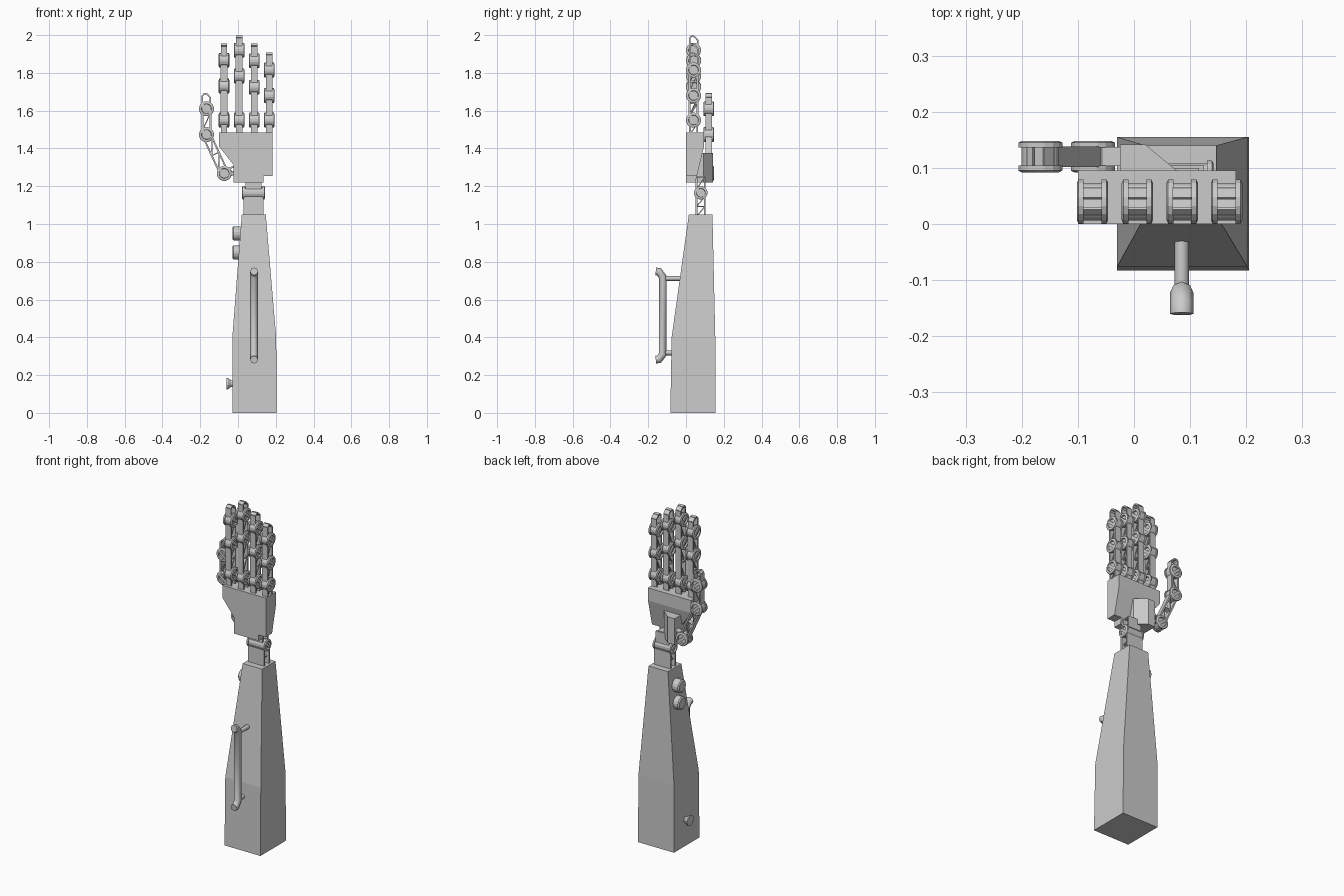
import bpy, bmesh, math
from mathutils import Matrix, Vector

if "Cube" in bpy.data.objects:
    bpy.data.objects.remove(bpy.data.objects["Cube"])

I = Matrix.Identity(4)

def finish(name, bm):
    bmesh.ops.recalc_face_normals(bm, faces=bm.faces)
    me = bpy.data.meshes.new(name)
    bm.to_mesh(me)
    bm.free()
    ob = bpy.data.objects.new(name, me)
    bpy.context.collection.objects.link(ob)
    return ob

def frame(p, z, x):
    """Matrix at p with local z along z and local x along the hinge axis."""
    z, x = Vector(z).normalized(), Vector(x).normalized()
    m = Matrix((x, z.cross(x), z)).transposed().to_4x4()
    m.translation = p
    return m

def beam(bm, m, a, b, width, thick):
    """Flat bar between two (y, z) points, width along local x."""
    d = Vector((0, b[0] - a[0], b[1] - a[1]))
    mid = Vector((0, (a[0] + b[0]) / 2, (a[1] + b[1]) / 2))
    bmesh.ops.create_cube(bm, size=1, matrix=m @ frame(mid, d, (1, 0, 0))
                          @ Matrix.Diagonal((width, thick, d.length, 1)))

def lathe(bm, m, profile, n):
    """Closed solid of revolution about local x from (x, radius) points."""
    rings = [[bm.verts.new(m @ Vector((x, r * math.cos((k + .5) * math.tau / n),
                                       r * math.sin((k + .5) * math.tau / n))))
              for k in range(n)] for x, r in profile]
    for a, b in zip(rings, rings[1:]):
        for k in range(n):
            bm.faces.new((a[k], a[k - 1], b[k - 1], b[k]))
    bm.faces.new(rings[0])
    bm.faces.new(rings[-1])

def hinge(bm, m, w, r):
    h = w / 2
    half = [(h - .008, r * .62), (h, r * .66), (h, r * .84), (h - .003, r),
            (h - .012, r), (h - .012, r * .85)]
    lathe(bm, m, half + [(-x, q) for x, q in reversed(half)], 16)
    # slotted pin heads on both sides
    for s in (-1, 1):
        bmesh.ops.create_cube(bm, size=1, matrix=m @ Matrix.Translation((s * (h - .005), 0, 0))
                              @ Matrix.Rotation(math.radians(-40), 4, 'X')
                              @ Matrix.Diagonal((.008, r * 1.4, r * .4, 1)))

def truss(bm, m, z0, z1, width, gap, bays):
    """Two side rails joined by rungs and diagonals."""
    for s in (-1, 1):
        beam(bm, m, (s * gap, z0), (s * gap, z1), width, .009)
    for i in range(bays):
        a, b = z0 + (z1 - z0) * i / bays, z0 + (z1 - z0) * (i + 1) / bays
        beam(bm, m, (-gap, a), (gap, b), width * .6, .006)
        beam(bm, m, (-gap, b), (gap, b), width * .8, .006)

def digit(name, pts, axis, start, tip):
    """Chain of hinges with truss links, a root stub and a looped tip."""
    bm = bmesh.new()
    pts = [Vector(p) for p in pts]
    for p in pts:
        hinge(bm, frame(p, (0, 0, 1), axis), .056, .04)
    for a, b in zip(pts, pts[1:]):
        L = (b - a).length
        truss(bm, frame(a, b - a, axis), .024, L - .024, .036, .021, 2 if L > .16 else 1)
    start = Vector(start)
    L = (pts[0] - start).length
    truss(bm, frame(start, pts[0] - start, axis), 0, L - .02, .034, .019, 1)
    m = frame(pts[-1], (0, 0, 1), axis)
    loop = [(-.021, .02), (-.021, tip - .016), (-.011, tip - .005), (.004, tip - .008),
            (.021, tip - .026), (.021, .02)]
    for a, b in zip(loop, loop[1:]):
        beam(bm, m, a, b, .034, .008)
    finish(name, bm)

# forearm: straight box below, tapered above
bm = bmesh.new()
levels = [(0, -.03, .205, -.083, .155), (.4, -.03, .202, -.076, .155), (1.05, .02, .147, .015, .14)]
rings = [[bm.verts.new(c) for c in ((x0, y0, z), (x1, y0, z), (x1, y1, z), (x0, y1, z))]
         for z, x0, x1, y0, y1 in levels]
for a, b in zip(rings, rings[1:]):
    for k in range(4):
        bm.faces.new((a[k - 1], a[k], b[k], b[k - 1]))
bm.faces.new(rings[0])
bm.faces.new(rings[-1])
finish("forearm", bm)

# grab handle: bent tube with two posts
def tube(name, pts, r):
    cu = bpy.data.curves.new(name, 'CURVE')
    cu.dimensions = '3D'
    cu.bevel_depth, cu.bevel_resolution, cu.use_fill_caps = r, 2, True
    sp = cu.splines.new('POLY')
    sp.points.add(len(pts) - 1)
    for p, c in zip(sp.points, pts):
        p.co = (*c, 1)
    bpy.context.collection.objects.link(bpy.data.objects.new(name, cu))

tube("handle", [(.085, -.16, .282), (.085, -.143, .284), (.085, -.123, .31),
                (.085, -.123, .72), (.085, -.143, .747), (.085, -.16, .749)], .021)
tube("handle_post_upper", [(.085, -.12, .712), (.085, -.02, .712)], .013)
tube("handle_post_lower", [(.085, -.12, .318), (.085, -.06, .318)], .013)

# buttons and flared knob on the thumb side
for i, z in enumerate((.95, .85)):
    bm = bmesh.new()
    lathe(bm, Matrix.Translation((0, .075, z)), [(-.03, .031), (-.024, .038), (.035, .038)], 16)
    finish(f"button_{i + 1}", bm)
bm = bmesh.new()
lathe(bm, Matrix.Translation((0, .045, .155)), [(-.06, .031), (-.054, .031), (-.036, .018), (-.02, .018)], 12)
finish("knob", bm)

# wrist
bm = bmesh.new()
m = Matrix.Translation((.082, .078, 1.165))
hinge(bm, m, .12, .036)
truss(bm, m, -.125, -.02, .105, .022, 2)
truss(bm, m, .02, .085, .085, .022, 1)
finish("wrist", bm)

# palm plate, back face sloping forward toward the wrist
def prism(bm, pts, vec):
    f = bm.faces.new([bm.verts.new(p) for p in pts])
    r = bmesh.ops.extrude_face_region(bm, geom=[f])
    bmesh.ops.translate(bm, vec=vec, verts=[v for v in r['geom'] if isinstance(v, bmesh.types.BMVert)])

bm = bmesh.new()
outline = [(-.1, 1.485), (.182, 1.485), (.182, 1.255), (.135, 1.255), (.135, 1.22),
           (-.025, 1.22), (-.025, 1.315), (-.1, 1.41)]
prism(bm, [(x, 0, z) for x, z in outline], (0, .095, 0))
bmesh.ops.bisect_plane(bm, geom=bm.verts[:] + bm.edges[:] + bm.faces[:],
                       plane_co=(0, 0, 1.41), plane_no=(0, 0, 1), dist=1e-5)
for v in bm.verts:
    if v.co.y > .05 and v.co.z < 1.41:
        v.co.y = .095 - (1.41 - v.co.z) * .24
finish("palm", bm)

# thumb mount wedge on the back of the palm
bm = bmesh.new()
prism(bm, [(x, y, 1.22) for x, y in ((-.025, .04), (.08, .04), (.08, .092), (.02, .142), (-.025, .142))],
      (0, 0, .155))
finish("thumb_mount", bm)

# fingers and thumb
fingers = [("index_finger", -.074, 1.73, 1.867, 1.957), ("middle_finger", .006, 1.783, 1.92, 2.0),
           ("ring_finger", .086, 1.724, 1.864, 1.957), ("little_finger", .165, 1.68, 1.815, 1.91)]
for name, x, z2, z3, top in fingers:
    digit(name, [(x, .04, 1.55), (x, .04, z2), (x, .04, z3)], (1, 0, 0), (x, .04, 1.475), top - z3)
digit("thumb", [(-.073, .12, 1.268), (-.167, .12, 1.473), (-.167, .12, 1.61)],
      (0, -1, 0), (-.015, .12, 1.285), .085)
